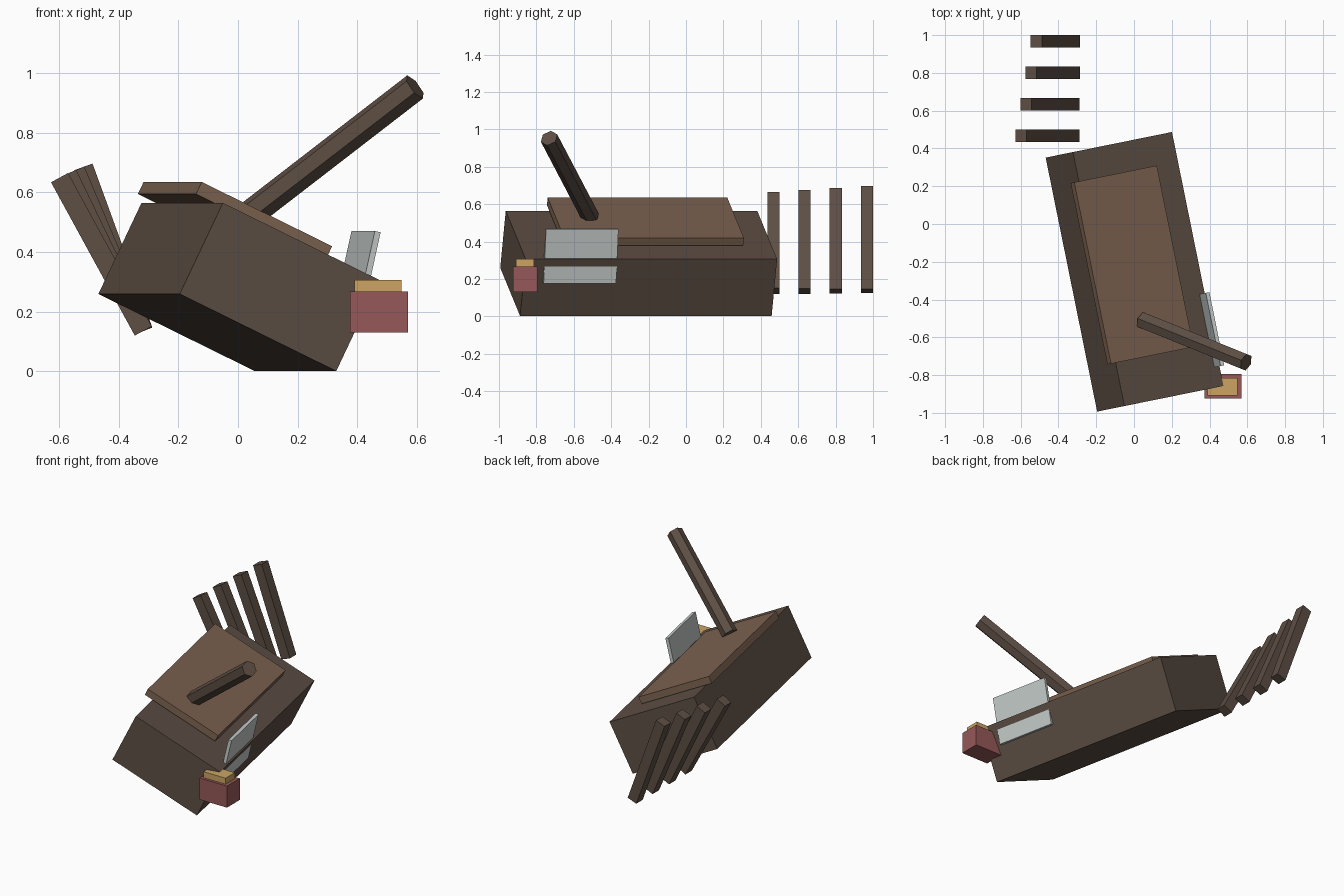
import bpy
from mathutils import Vector, Quaternion

if "Cube" in bpy.data.objects:
    bpy.data.objects.remove(bpy.data.objects["Cube"], do_unlink=True)


def material(name, rgb):
    # sRGB bytes to linear
    lin = [((c / 255 + 0.055) / 1.055) ** 2.4 for c in rgb]
    m = bpy.data.materials.new(name)
    m.use_nodes = True
    m.diffuse_color = (*lin, 1)
    m.node_tree.nodes["Principled BSDF"].inputs["Base Color"].default_value = (*lin, 1)
    return m


DARK_WOOD = material("dark wood", (93, 78, 68))
LIGHT_WOOD = material("light wood", (125, 99, 80))
GREY = material("pale grey", (196, 203, 200))
RED = material("dull red", (150, 88, 88))
OCHRE = material("ochre", (204, 164, 100))


def box(name, mat, centre, size, tilt=0, yaw=0):
    bpy.ops.mesh.primitive_cube_add(size=1, location=centre, rotation=(0, tilt, yaw))
    ob = bpy.context.object
    ob.name = name
    ob.scale = size
    ob.data.materials.append(mat)
    return ob


def pole(name, mat, start, end, radius, spin):
    start, end = Vector(start), Vector(end)
    axis = end - start
    bpy.ops.mesh.primitive_cylinder_add(vertices=6, radius=radius, depth=axis.length,
                                        location=(start + end) / 2)
    ob = bpy.context.object
    ob.name = name
    ob.rotation_mode = 'QUATERNION'
    ob.rotation_quaternion = axis.to_track_quat('Z', 'Y') @ Quaternion((0, 0, 1), spin)
    ob.data.materials.append(mat)
    return ob


YAW, ROLL = 0.2, 0.45

# Tipped cart body with a loose board slid across its top
box("cart_body", DARK_WOOD, (0.003, -0.253, 0.283), (0.594, 1.372, 0.339), ROLL, YAW)
box("loose_board", LIGHT_WOOD, (-0.01, -0.217, 0.507), (0.495, 0.98, 0.045), ROLL, YAW)

# Snapped shaft sticking up out of the board
pole("broken_shaft", DARK_WOOD, (0.045, -0.51, 0.53), (0.593, -0.732, 0.953), 0.048, 0)

# Pale panel leaning through the upper edge of the body
box("leaning_panel", GREY, (0.397, -0.563, 0.323), (0.02, 0.395, 0.298), 0.22, YAW)

# Small crate with its lid
box("small_crate", RED, (0.472, -0.86, 0.199), (0.195, 0.13, 0.138))
box("crate_lid", OCHRE, (0.469, -0.861, 0.287), (0.158, 0.094, 0.039))

# Row of leaning slats behind, each a little more upright than the last
for i in range(4):
    box(f"rear_slat_{i + 1}", DARK_WOOD,
        (-0.4575 + 0.0133 * i, 0.467 + 0.167 * i, 0.3925 + 0.006 * i),
        (0.065, 0.065, 0.585), -0.5 + 0.05 * i)
